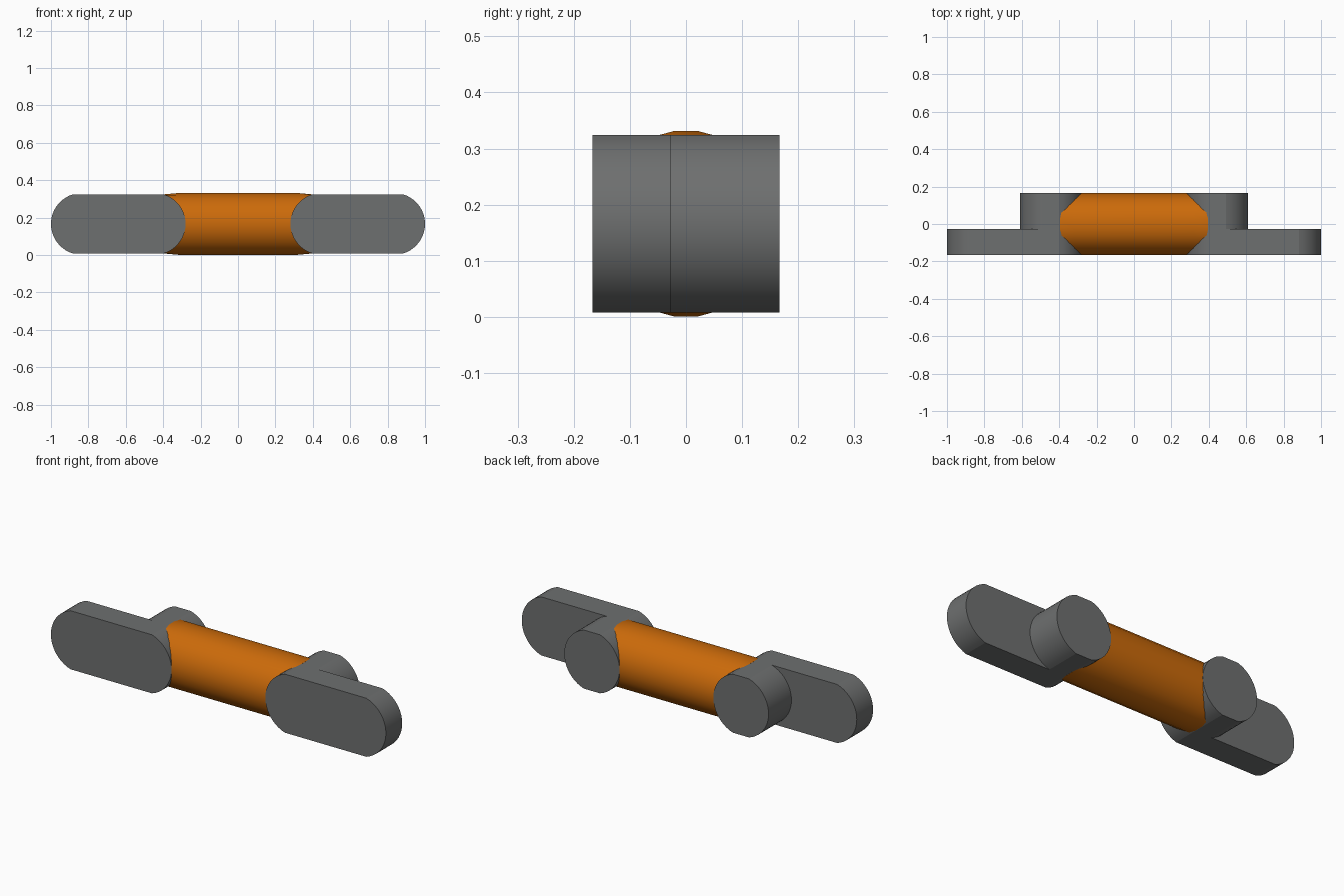
import bpy
import math

if "Cube" in bpy.data.objects:
    bpy.data.objects.remove(bpy.data.objects["Cube"])

R = 0.165          # pin and link end radius
FLAT = 0.158       # half height of the flattened top and bottom
ZC = 0.166         # height of the common axis
PIN_X = 0.445      # pin centre
LINK_X = 0.835     # outer link end centre


def make_material(name, color):
    mat = bpy.data.materials.new(name)
    mat.diffuse_color = color
    mat.use_nodes = True
    mat.node_tree.nodes["Principled BSDF"].inputs["Base Color"].default_value = mat.diffuse_color
    return mat


def make_object(name, verts, faces, material, angle):
    mesh = bpy.data.meshes.new(name)
    mesh.from_pydata(verts, [], faces)
    mesh.materials.append(material)
    obj = bpy.data.objects.new(name, mesh)
    bpy.context.collection.objects.link(obj)
    bpy.ops.object.select_all(action='DESELECT')
    obj.select_set(True)
    bpy.context.view_layer.objects.active = obj
    bpy.ops.object.mode_set(mode='EDIT')
    bpy.ops.mesh.select_all(action='SELECT')
    bpy.ops.mesh.normals_make_consistent(inside=False)
    bpy.ops.object.mode_set(mode='OBJECT')
    bpy.ops.object.shade_smooth_by_angle(angle=math.radians(angle))
    return obj


def loft(rings):
    """Skin equal rings of points and cap both ends."""
    n = len(rings[0])
    faces = [(k * n + i, k * n + (i + 1) % n, (k + 1) * n + (i + 1) % n, (k + 1) * n + i)
             for k in range(len(rings) - 1) for i in range(n)]
    last = (len(rings) - 1) * n
    faces += [tuple(range(n)), tuple(range(last, last + n))]
    return [p for ring in rings for p in ring], faces


def slot_profile(x0, x1, steps=20):
    """Round-ended outline in x/z with flattened top and bottom."""
    a = math.asin(FLAT / R)
    arc = [-a + 2 * a * i / steps for i in range(steps + 1)]
    right = [(x1 + R * math.cos(t), ZC + R * math.sin(t)) for t in arc]
    left = [(x0 - R * math.cos(t), ZC - R * math.sin(t)) for t in arc]
    return right + left


def plate(name, x0, x1, y0, y1):
    prof = slot_profile(x0, x1)
    rings = [[(x, y, z) for x, z in prof] for y in (y0, y1)]
    return make_object(name, *loft(rings), dark_grey, 12)


def roller_ring(x, half_height, sides=24):
    """Circle around the x axis, clamped to a half height, with flats on top."""
    ring = []
    radius = 0.1665
    for i in range(sides):
        t = 2 * math.pi * (i + 0.5) / sides
        z = max(-half_height, min(half_height, radius * math.sin(t)))
        ring.append((x, radius * math.cos(t), ZC + z))
    return ring


dark_grey = make_material("dark_grey", (0.155, 0.16, 0.16, 1))
orange = make_material("orange", (0.6, 0.145, 0.003, 1))

# Outer link plates and pins, both sides
for side, s in (("left", -1), ("right", 1)):
    x0, x1 = sorted((s * PIN_X, s * LINK_X))
    plate(side + "_link_plate", x0, x1, -0.167, -0.028)
    plate(side + "_pin", s * PIN_X, s * PIN_X, -0.028, 0.167)

# Orange roller, its ends flattened down to the pin tops
stations = [(-0.396, FLAT), (-0.32, 0.166), (0.32, 0.166), (0.396, FLAT)]
make_object("roller_bar", *loft([roller_ring(x, h) for x, h in stations]), orange, 30)
